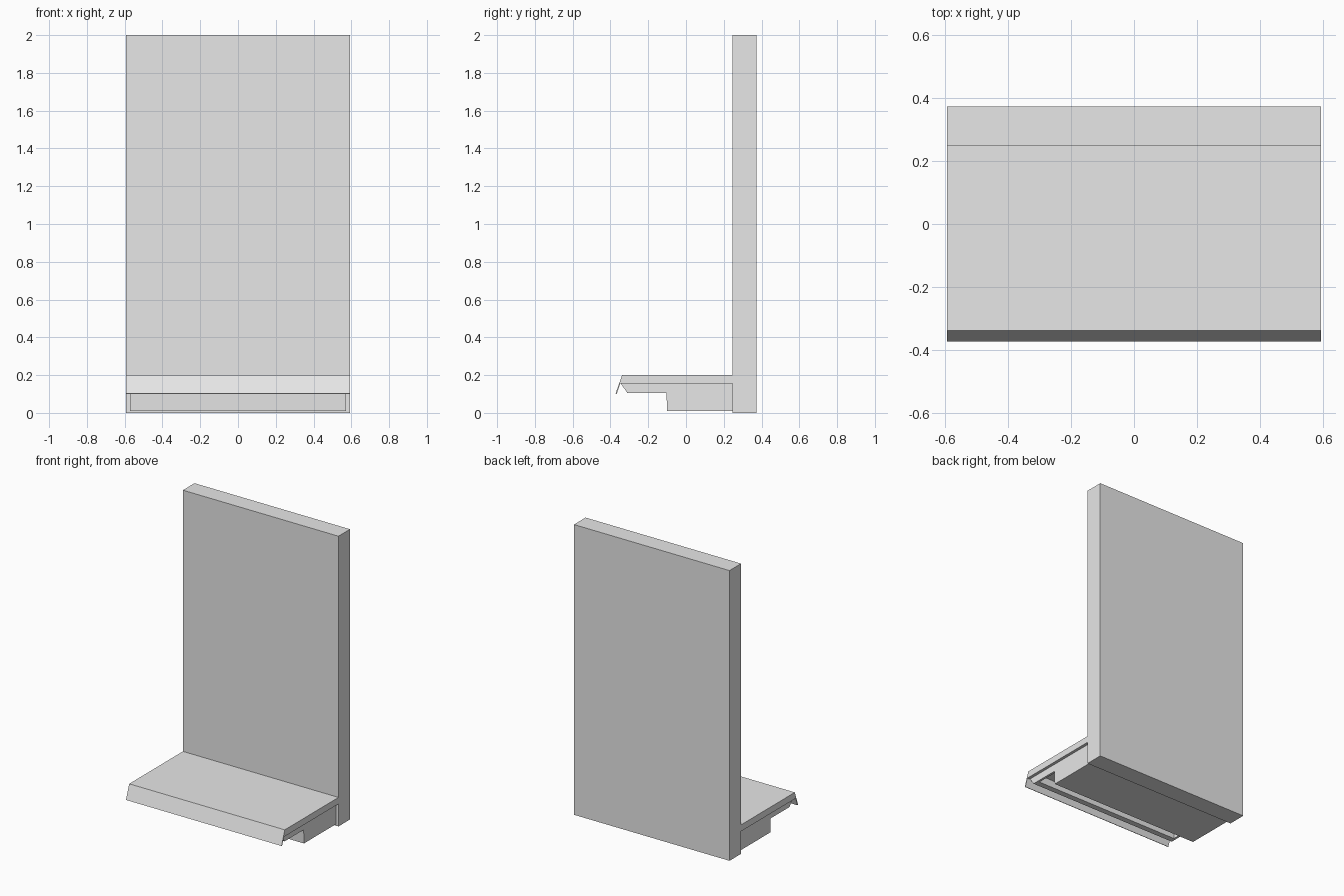
import bpy
import bmesh

if "Cube" in bpy.data.objects:
    bpy.data.objects.remove(bpy.data.objects["Cube"], do_unlink=True)

GREY = (0.8, 0.8, 0.8, 1)
grey = bpy.data.materials.new("light grey")
grey.use_nodes = True
grey.diffuse_color = GREY
grey.node_tree.nodes["Principled BSDF"].inputs["Base Color"].default_value = GREY


def extrude_profile(name, profile, x0, x1):
    """Sweep a closed (y, z) profile along x."""
    bm = bmesh.new()
    face = bm.faces.new([bm.verts.new((x0, y, z)) for y, z in profile])
    swept = bmesh.ops.extrude_face_region(bm, geom=[face])["geom"]
    verts = [g for g in swept if isinstance(g, bmesh.types.BMVert)]
    bmesh.ops.translate(bm, verts=verts, vec=(x1 - x0, 0, 0))
    bmesh.ops.recalc_face_normals(bm, faces=bm.faces)
    mesh = bpy.data.meshes.new(name)
    bm.to_mesh(mesh)
    bm.free()
    mesh.materials.append(grey)
    obj = bpy.data.objects.new(name, mesh)
    bpy.context.collection.objects.link(obj)
    return obj


def box_profile(y0, y1, z0, z1):
    return [(y0, z0), (y1, z0), (y1, z1), (y0, z1)]


HALF = 0.593    # half width of panel and shelf
INNER = 0.573   # half width of the support under the shelf
BACK = 0.247    # front face of the back panel

# Tall back panel
extrude_profile("back_panel", box_profile(BACK, 0.373, 0, 2), -HALF, HALF)

# Shelf with a thin sloping lip hanging from its front edge
extrude_profile("shelf", [
    (BACK, 0.155), (BACK, 0.2), (-0.338, 0.2), (-0.373, 0.102),
    (-0.367, 0.1), (-0.348, 0.155)], -HALF, HALF)

# Base block below the shelf
extrude_profile("base_block", [
    (-0.1, 0.01), (BACK, 0.01), (BACK, 0.155), (-0.105, 0.155)], -INNER, INNER)

# Side brackets and front rail that carry the shelf overhang
bracket = [(-0.345, 0.155), (-0.31, 0.105), (-0.1, 0.105), (-0.1, 0.155)]
for side, label in ((-1, "right"), (1, "left")):
    extrude_profile(label + "_bracket", bracket, side * (INNER - 0.015), side * INNER)
extrude_profile("front_rail", [
    (-0.345, 0.155), (-0.31, 0.105), (-0.27, 0.105), (-0.27, 0.155)],
    0.015 - INNER, INNER - 0.015)
